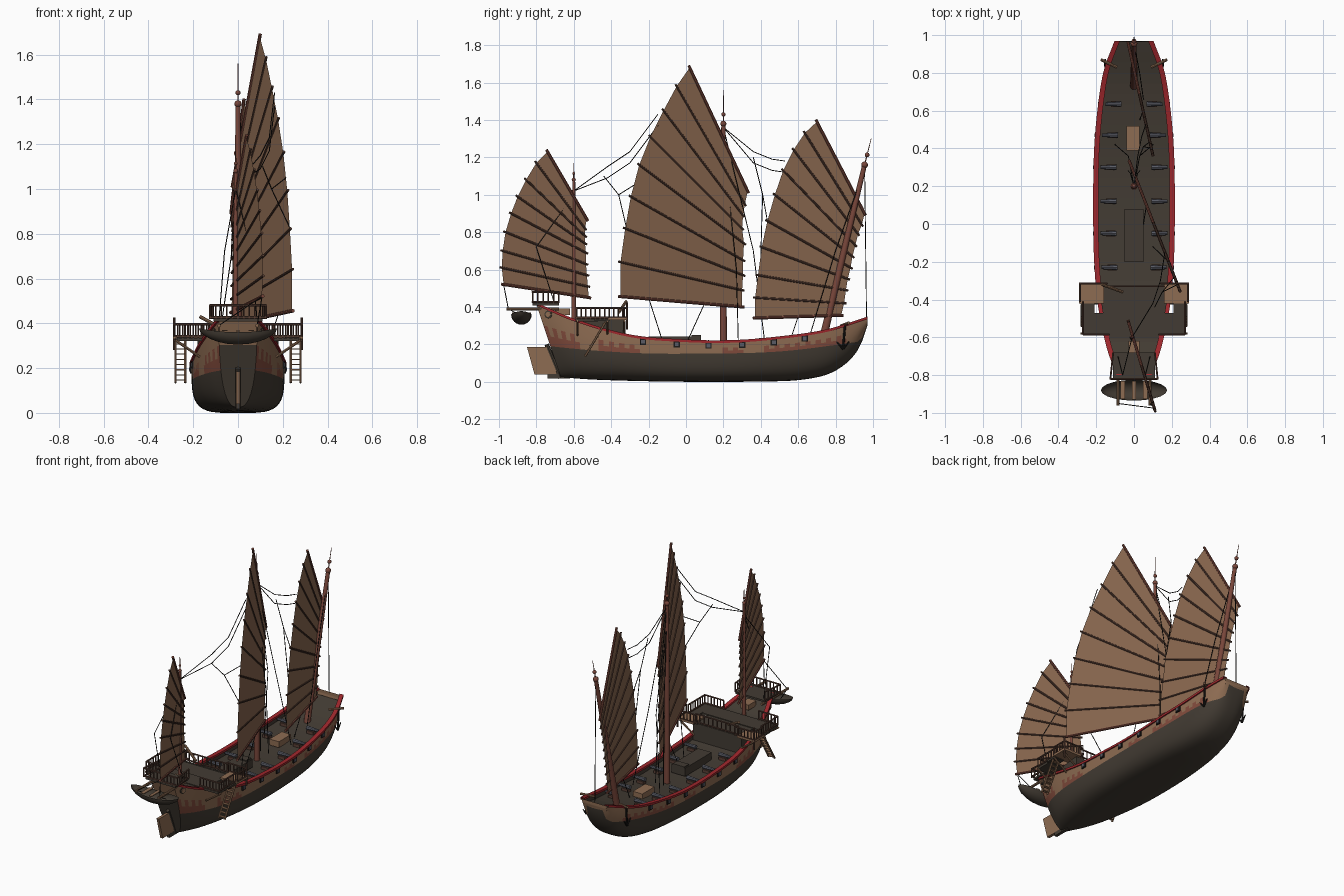
import bpy, bmesh, math, random
from mathutils import Vector, Matrix

if "Cube" in bpy.data.objects:
    bpy.data.objects.remove(bpy.data.objects["Cube"])
random.seed(4)

def mat(name, r, g, b):
    m = bpy.data.materials.new(name)
    m.diffuse_color = (r, g, b, 1)
    m.use_nodes = True
    m.node_tree.nodes["Principled BSDF"].inputs["Base Color"].default_value = m.diffuse_color
    return m
SAIL = mat("sail brown", .25, .135, .078)
WOOD = mat("wood brown", .27, .15, .085)
DARK = mat("dark timber", .055, .044, .033)
RED = mat("rail red", .34, .02, .025)
MAST = mat("mast red brown", .19, .062, .043)
PATCH = mat("worn red paint", .22, .07, .045)
SPAR = mat("spar brown", .10, .05, .035)
ROPE = mat("rope black", .012, .011, .01)
IRON = mat("iron grey", .10, .105, .13)

class Part:
    """Collects simple solids into one object."""
    def __init__(self, name, *mats):
        self.name, self.mats, self.bm = name, mats, bmesh.new()
    def box(self, c, s, rot=Matrix()):
        bmesh.ops.create_cube(self.bm, size=1, matrix=Matrix.Translation(c) @ rot @ Matrix.Diagonal((*s, 1)))
    def rod(self, a, b, r=.004, r2=None, n=8):
        a, b = Vector(a), Vector(b)
        d = b - a
        m = Matrix.Translation((a + b) / 2) @ d.to_track_quat('Z', 'Y').to_matrix().to_4x4()
        bmesh.ops.create_cone(self.bm, cap_ends=True, segments=n, radius1=r,
                              radius2=r if r2 is None else r2, depth=d.length, matrix=m)
    def ball(self, c, r):
        bmesh.ops.create_uvsphere(self.bm, u_segments=12, v_segments=8, radius=r, matrix=Matrix.Translation(c))
    def strip(self, rows, rule=None):
        vs = [[self.bm.verts.new(p) for p in row] for row in rows]
        for i in range(len(vs) - 1):
            for j in range(len(vs[0]) - 1):
                f = self.bm.faces.new((vs[i][j], vs[i][j+1], vs[i+1][j+1], vs[i+1][j]))
                f.material_index = rule(i, j) if rule else 0
        return vs
    def done(self, smooth=True, normals=True):
        if normals:
            bmesh.ops.recalc_face_normals(self.bm, faces=self.bm.faces[:])
        me = bpy.data.meshes.new(self.name)
        self.bm.to_mesh(me)
        for m in self.mats:
            me.materials.append(m)
        ob = bpy.data.objects.new(self.name, me)
        bpy.context.collection.objects.link(ob)
        if smooth:
            me.shade_smooth()
            me.set_sharp_from_angle(angle=math.radians(35))

def curve(pts):
    """Smooth interpolation through (y, value) points."""
    def slope(i):
        a, b = pts[max(i-1, 0)], pts[min(i+1, len(pts)-1)]
        return (b[1] - a[1]) / (b[0] - a[0])
    def f(y):
        i = next((k for k in range(len(pts)-1) if y <= pts[k+1][0]), len(pts)-2)
        (x0, v0), (x1, v1) = pts[i], pts[i+1]
        w = x1 - x0
        t = min(max((y - x0) / w, 0), 1)
        return ((2*t**3-3*t*t+1)*v0 + (t**3-2*t*t+t)*w*slope(i) + (3*t*t-2*t**3)*v1 + (t**3-t*t)*w*slope(i+1))
    return f
sheer = curve([(-.8, .415), (-.6, .33), (-.3, .245), (0, .218), (.25, .215), (.5, .235), (.75, .272), (.97, .34)])
keel = curve([(-.8, .025), (-.4, .008), (0, 0), (.5, .003), (.65, .015), (.77, .045), (.87, .11), (.93, .19), (.97, .30)])
beam = curve([(-.8, .085), (-.66, .135), (-.45, .18), (-.2, .203), (.1, .208), (.4, .203), (.65, .18), (.82, .15), (.97, .095)])
water = curve([(-.8, .19), (-.3, .155), (0, .15), (.5, .162), (.97, .22)])
full = curve([(-.8, 2.6), (-.4, 3.4), (0, 4.2), (.5, 3.6), (.97, 2.4)])

# Hull shell: rings of points from rail to keel and back
R, N = 14, 64
ys = [-.8 + 1.77 * i / N for i in range(N + 1)]
def ring(y):
    top, bot, b, n = sheer(y), keel(y), beam(y), full(y)
    hw = min((top - water(y)) / (top - bot), .85)
    rake = .13 * min(max((-.45 - y) / .35, 0), 1) ** 1.5
    out = []
    for j in range(-R, R + 1):
        k = R - abs(j)
        if k <= 4:
            h = hw * k / 4
            x = b * (1 - h ** n) ** (1 / n)
        else:
            t0 = math.asin(hw ** (n / 2))
            t = t0 + (math.pi / 2 - t0) * (k - 4) / (R - 4)
            h, x = math.sin(t) ** (2 / n), b * max(math.cos(t), 0) ** (2 / n)
        out.append((math.copysign(x, j) if j else 0, y + rake * h, top - (top - bot) * h))
    return out
worn = [random.random() < .3 for _ in range(N // 4 + 1)]
def paint(i, j):
    k = R - (R - j if j < R else j - R + 1)
    if k >= 4:
        return 1
    return 2 if k >= 2 + i % 2 and worn[i // 4] else 0
hull = Part("hull", WOOD, DARK, PATCH)
vs = hull.strip([ring(y) for y in ys], paint)
for end in (vs[0], vs[-1]):
    for k in range(R):
        a = [end[k], end[k+1], end[2*R-k-1], end[2*R-k]]
        f = hull.bm.faces.new(a if k < R - 1 else a[:2] + a[3:])
        f.material_index = 1 if end[k].co.z < .35 and end is vs[0] else 0
hull.done()

# Decks with inner bulwarks, main and raised stern deck
def deck(name, y0, y1, zf):
    p = Part(name, DARK)
    rows = []
    for i in range(25):
        y = y0 + (y1 - y0) * i / 24
        b, s, z = beam(y) - .012, sheer(y) - .002, zf(y)
        rows.append([(-b, y, s), (-b, y, z), (b, y, z), (b, y, s)])
    p.strip(rows)
    p.done(False)
qd = lambda y: max(.33, sheer(y) - .004)
deck("main_deck", -.36, .965, lambda y: sheer(y) - .035)
deck("stern_deck", -.795, -.34, qd)
p = Part("stern_bulkhead", DARK)
p.box((0, -.335, .27), (.36, .012, .125))
p.done(False)

# Red gunwale rails
p = Part("gunwale_rails", RED)
for s in (-1, 1):
    rows = []
    for y in ys:
        b, z = beam(y), sheer(y)
        sec = [(b - .02, z - .006), (b + .008, z - .006), (b + .008, z + .008), (b - .02, z + .008)]
        rows.append([(s * x, y, h) for x, h in sec + sec[:1]])
    p.strip(rows)
p.done()

# Gun ports, guns
ports, guns, carts = Part("gun_ports", ROPE), Part("guns", IRON), Part("gun_carriages", SPAR)
for y in (-.23, -.05, .12, .3, .47, .635):
    for s in (-1, 1):
        z, b = sheer(y) - .02, beam(y)
        ports.box((s * b, y, z), (.014, .034, .034))
        guns.box((s * (b + .004), y, z), (.012, .02, .02))
        guns.rod((s * (b - .115), y, z + .015), (s * (b - .03), y, z + .015), .014, .009)
        carts.box((s * (b - .085), y, z - .006), (.05, .03, .02))
ports.done(False); guns.done(); carts.done(False)

# Hatches, bow deck beams, side balconies
dk, wd = Part("dark_hatch_and_balcony_floors", DARK), Part("wooden_hatch_and_platforms", WOOD)
dk.box((0, -.06, .215), (.1, .28, .055))
dk.box((0, .055, .222), (.085, .05, .055))
wd.box((-.005, .455, .215), (.07, .13, .04))
dk.box((0, -.53, .328), (.54, .12, .014))
for s in (-1, 1):
    wd.box((s * .225, -.365, .335), (.13, .11, .012))
    dk.box((s * .245, -.45, .33), (.07, .08, .012))
    for y in (-.33, -.42, -.58):
        wd.rod((s * .28, y, .325), (s * .17, y, .25), .006)
    wd.rod((s * .09, .83, .3), (s * .175, .87, .315), .008)
wd.rod((-.06, -.36, .37), (-.17, -.32, .43), .008)
wd.box((0, -.66, .375), (.06, .08, .035))
dk.box((0, -.75, .415), (.22, .14, .012))
dk.done(False); wd.done(False)

# Balcony railings
p = Part("railings", SPAR)
def railing(a, b, n, h=.06):
    a, b, up = Vector(a), Vector(b), Vector((0, 0, h))
    for k in (1, .12):
        p.rod(a + up * k, b + up * k, .0055, n=6)
    for i in range(n + 1):
        q = a.lerp(b, i / n)
        p.rod(q, q + up, .004, n=6)
for s in (-1, 1):
    railing((s * .285, -.315, .335), (s * .285, -.41, .335), 4)
    railing((s * .27, -.41, .335), (s * .27, -.585, .335), 7)
    railing((s * .27, -.585, .335), (s * .13, -.585, .335), 6)
    railing((s * .285, -.315, .335), (s * .14, -.315, .335), 6)
    railing((s * .11, -.68, .42), (s * .125, -.82, .42), 5)
    p.rod((s * .285, -.315, .28), (s * .285, -.315, .425), .006)
railing((-.125, -.82, .42), (.125, -.82, .42), 10)
railing((-.16, -.33, .335), (.16, -.33, .335), 10)
p.done()

# Side ladders
p = Part("side_ladders", WOOD)
for s in (-1, 1):
    a, b = Vector((s * .257, -.54, .135)), Vector((s * .257, -.43, .32))
    w = Vector((.022, 0, 0))
    for k in (-1, 1):
        p.rod(a + w * k, b + w * k, .006, n=6)
    for i in range(8):
        q = a.lerp(b, (i + .5) / 8)
        p.box(q, (.044, .018, .005))
p.done()

# Rudder, stern post, stern roundels
p = Part("rudder", WOOD)
rows = [[(x, y, z) for y, z in ((-.85, .185), (-.81, .04), (-.69, .04), (-.73, .185), (-.85, .185))] for x in (-.009, .009)]
v = p.strip(rows)
for r in v:
    p.bm.faces.new(r[:4])
bmesh.ops.remove_doubles(p.bm, verts=p.bm.verts[:], dist=1e-5)
p.done(False)
p = Part("stern_post", DARK)
p.rod((0, -.67, .02), (0, -.745, .2), .012)
p.box((0, -.68, .03), (.02, .12, .025))
p.done()
for name, m, r, t in (("roundel_rims", DARK, .021, .005), ("roundel_centres", WOOD, .014, .008)):
    p = Part(name, m)
    for s in (-1, 1):
        c, d = Vector((s * beam(-.745), -.735, .36)), Vector((s, -.35, 0)).normalized()
        p.rod(c - d * .01, c + d * t, r, n=16)
    p.done()

# Hanging boat and its davits
p = Part("small_boat", DARK)
bmesh.ops.create_uvsphere(p.bm, u_segments=20, v_segments=12, radius=1)
bmesh.ops.bisect_plane(p.bm, geom=p.bm.verts[:] + p.bm.edges[:] + p.bm.faces[:], plane_co=(0, 0, 0), plane_no=(0, 0, 1), clear_outer=True)
for q in p.bm.verts:
    x = q.co.x
    q.co = (x * .175, -.88 + q.co.y * .055, .36 + q.co.z * .055 + .018 * x * x)
p.done()
p = Part("davits_and_thwarts", WOOD)
for s in (-1, 1):
    p.rod((s * .085, -.68, .39), (s * .085, -.96, .39), .008)
    p.box((s * .06, -.88, .368), (.025, .095, .006))
p.box((0, -.88, .366), (.02, .1, .006))
p.done(False)

# Anchors at the bow
p = Part("anchors", ROPE)
for s in (-1, 1):
    x = s * .152
    p.rod((x, .85, .3), (x, .84, .18), .006)
    p.rod((x, .84, .175), (x, .805, .215), .006, .003)
    p.rod((x, .84, .175), (x, .872, .215), .006, .003)
p.done()

# Masts with ball finials
p = Part("masts", MAST)
for a, b, tip, r in (((0, .2, .17), (0, .2, 1.38), (0, .2, 1.56), .019),
                     ((0, .73, .22), (0, .955, 1.16), (0, .99, 1.3), .021),
                     ((-.01, -.6, .3), (-.01, -.6, 1.08), (-.01, -.6, 1.17), .013)):
    a, b, tip = Vector(a), Vector(b), Vector(tip)
    p.rod(a, b, r, r * .6, 12)
    p.rod(b, tip, .0035, .0015)
    p.ball(b, r * .85)
    p.ball(b + (tip - b).normalized() * r * 2.6, r * .6)
p.done()

# Fan-shaped batten sails: each lies in an upright plane x = c - k*y
def sail(name, c, k, left, right):
    P = lambda q: Vector((c - k * q[0], q[0], q[1]))
    cloth = Part(name + "_sail", SAIL)
    cloth.strip([[P(a), P(a).lerp(P(b), .5), P(b)] for a, b in zip(left, right)])
    cloth.done(False, False)
    sp, yard = Part(name + "_battens", SPAR), Part(name + "_yard_and_boom", MAST)
    for i, (a, b) in enumerate(zip(left, right)):
        a, b = P(a), P(b)
        e = (b - a).normalized() * .012
        (yard if i in (0, len(left) - 1) else sp).rod(a - e, b + e, .008 if i in (0, len(left) - 1) else .006)
    sp.done(); yard.done()
    return P
M = sail("main", .105, .39,
    [(-.35, .455), (-.35, .64), (-.325, .82), (-.295, .99), (-.25, 1.16), (-.19, 1.31), (-.12, 1.45), (-.05, 1.58), (.02, 1.68)],
    [(.30, .40), (.30, .49), (.305, .57), (.305, .65), (.31, .74), (.30, .82), (.305, .89), (.315, .95), (.33, 1.02)])
F = sail("fore", .18, .22,
    [(.37, .34), (.37, .45), (.385, .57), (.405, .72), (.435, .86), (.475, 1.0), (.52, 1.13), (.575, 1.24), (.635, 1.33), (.70, 1.39)],
    [(.83, .355), (.845, .42), (.855, .49), (.865, .55), (.88, .61), (.89, .67), (.905, .73), (.92, .79), (.94, .84), (.955, .90)])
Z = sail("mizzen", -.185, .30,
    [(-.975, .52), (-.985, .61), (-.98, .70), (-.965, .80), (-.935, .90), (-.90, .99), (-.855, 1.08), (-.80, 1.17), (-.74, 1.23)],
    [(-.52, .45), (-.525, .51), (-.53, .57), (-.535, .63), (-.535, .69), (-.54, .74), (-.54, .78), (-.54, .82), (-.53, .87)])

# Rigging: forked sheets, stays and boat falls
p = Part("rigging", ROPE)
def line(*pts):
    for a, b in zip(pts, pts[1:]):
        p.rod(a, b, .0025, n=5)
for side in (-.03, .03):
    line((0, .2, 1.36), (.02, .36, 1.2 + side), (.04, .46, 1.16 + side), F((.53, 1.15 + side)))
    line((-.01, -.6, 1.02), (.1, -.42, 1.12 + side), (.14, -.3, 1.2 + side), M((-.15, 1.4 + side)))
line((.03, .36, 1.2), (.05, .41, 1.0), F((.435, .86)))
line((.05, .41, 1.0), F((.4, .68)))
line((.11, -.44, 1.1), (.15, -.36, 1.0), M((-.28, 1.05)))
line((.15, -.36, 1.0), M((-.32, .83)))
for s in (-1, 1):
    line((0, .2, 1.36), (s * .03, .36, .7), (s * .1, .42, .22))
    line((0, .2, 1.3), (s * .02, .27, .6), (s * .03, .28, .2))
    line((-.01, -.6, 1.0), (s * .06, -.8, .72), (s * .085, -.7, .41))
    line(Z((-.975, .52)), (s * .085, -.95, .39), (s * .085, -.88, .35))
line((0, .955, 1.14), (.03, .8, .7), (.05, .66, .24))
line((0, .955, 1.14), (0, .965, .34))
line(F((.6, .35)), (.03, .55, .2))
line(M((-.2, .45)), (.1, -.12, .2))
line(M((.1, .42)), (.05, .0, .2))
p.done(False)
